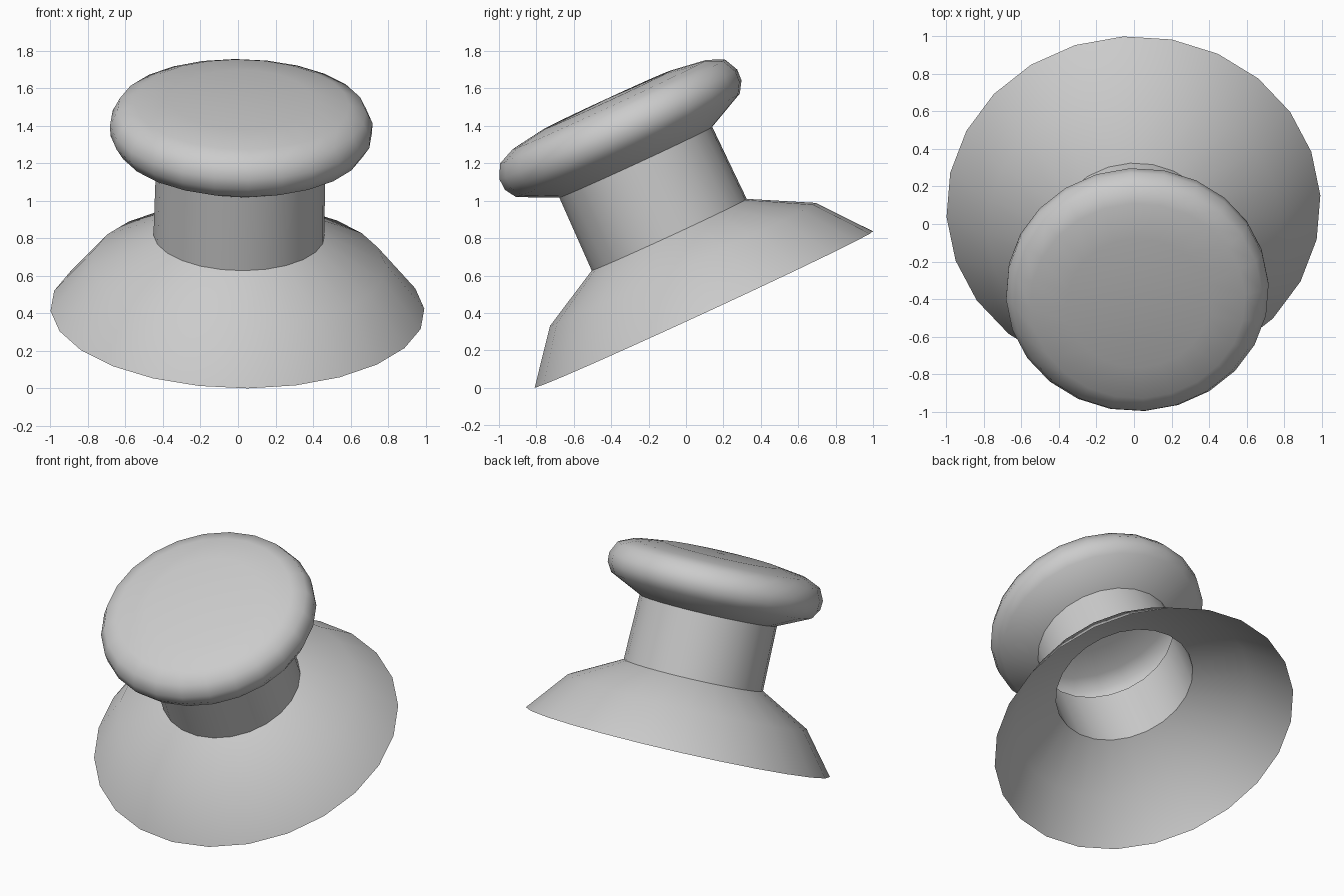
import bpy, bmesh, math
from mathutils import Vector, Matrix

if "Cube" in bpy.data.objects:
    bpy.data.objects.remove(bpy.data.objects["Cube"])

SIDES = 24
PHASE = math.radians(3.4)

# Tilted axis shared by every part, starting at the centre of the open base rim
axis = Vector((0.019, -0.419, 0.908)).normalized()
tilt = Vector((0, 0, 1)).rotation_difference(axis).to_matrix().to_4x4()
placement = Matrix.Translation((-0.003, 0.095, 0.418)) @ tilt


def lathe(name, profile):
    """Open shell of revolution from (radius, height) points, bottom to top."""
    bm = bmesh.new()
    rings = []
    for r, h in profile:
        if r == 0:
            rings.append([bm.verts.new((0, 0, h))] * SIDES)
            continue
        rings.append([bm.verts.new((r * math.cos(a), r * math.sin(a), h))
                      for a in (PHASE + math.tau * i / SIDES for i in range(SIDES))])
    for low, high in zip(rings, rings[1:]):
        for i in range(SIDES):
            j = (i + 1) % SIDES
            corners = [low[i], low[j], high[j], high[i]]
            bm.faces.new(list(dict.fromkeys(corners)))
    mesh = bpy.data.meshes.new(name)
    bm.transform(placement)
    bm.to_mesh(mesh)
    bm.free()
    obj = bpy.data.objects.new(name, mesh)
    bpy.context.collection.objects.link(obj)
    bpy.ops.object.select_all(action='DESELECT')
    obj.select_set(True)
    bpy.context.view_layer.objects.active = obj
    bpy.ops.object.shade_smooth_by_angle(angle=math.radians(45))
    return obj


# Flared hollow base
lathe("flared_base", [(0.998, 0), (0.784, 0.266), (0.457, 0.441)])

# Hollow neck
lathe("neck", [(0.457, 0.441), (0.451, 0.868)])

# Rounded cap, open underneath into the neck
lathe("cap", [(0.451, 0.868), (0.66, 0.967), (0.698, 1.028), (0.701, 1.09),
              (0.664, 1.166), (0.573, 1.206), (0.38, 1.234), (0, 1.24)])
